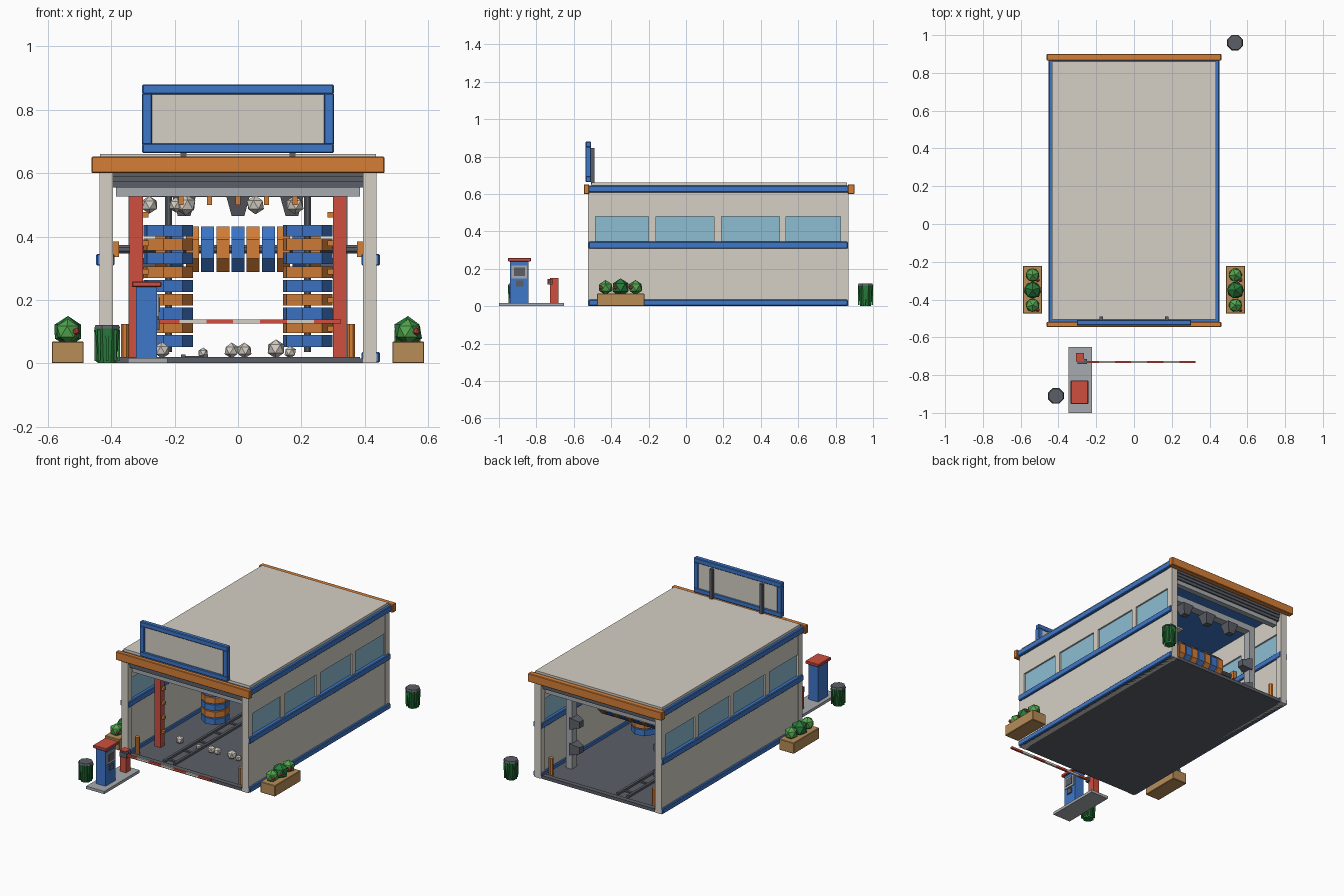
import bpy, bmesh, random
from math import pi
from mathutils import Matrix, Vector

default_cube = bpy.data.objects.get("Cube")
if default_cube:
    bpy.data.objects.remove(default_cube, do_unlink=True)
random.seed(4)


def paint(name, red, green, blue):
    material = bpy.data.materials.new(name)
    colour = tuple((c / 255) ** 2.2 for c in (red, green, blue)) + (1,)
    material.diffuse_color = colour
    material.use_nodes = True
    shader = material.node_tree.nodes["Principled BSDF"]
    shader.inputs["Base Color"].default_value = colour
    return material


BLUE = paint("bright blue", 64, 118, 200)
ORANGE = paint("orange", 212, 126, 58)
CREAM = paint("warm off-white", 212, 206, 196)
ASPHALT = paint("asphalt grey", 92, 95, 103)
STEEL = paint("light steel", 165, 170, 174)
RED = paint("red", 205, 80, 66)
LEAF = paint("leaf green", 84, 165, 80)
DEEP = paint("deep green", 45, 122, 62)
GLASS = paint("window glass", 140, 188, 208)
WOOD = paint("wood", 182, 140, 88)


def finish(name, mesh_builder, material):
    mesh = bpy.data.meshes.new(name)
    mesh_builder.to_mesh(mesh)
    mesh_builder.free()
    mesh.materials.append(material)
    part = bpy.data.objects.new(name, mesh)
    bpy.context.collection.objects.link(part)
    return part


def box(name, material, x, y, z, bevel=0):
    low, high = Vector((x[0], y[0], z[0])), Vector((x[1], y[1], z[1]))
    bm = bmesh.new()
    transform = Matrix.Translation((low + high) / 2) @ Matrix.Diagonal((high - low).to_4d())
    transform[3][3] = 1
    bmesh.ops.create_cube(bm, size=1, matrix=transform)
    if bevel:
        bmesh.ops.bevel(bm, geom=bm.edges[:], offset=bevel, segments=1, affect="EDGES")
    return finish(name, bm, material)


def pair(name, material, x, y, z, bevel=0):
    """A box and its mirror image across the centre line."""
    box("left_" + name, material, x, y, z, bevel)
    box("right_" + name, material, (-x[1], -x[0]), y, z, bevel)


def spindle(name, material, centre, bottom, top, height, sides=8, axis="Z", turn=0.0, tilt=0.0):
    """A straight or tapered prism centred on a point."""
    bm = bmesh.new()
    spin = Matrix.Rotation(pi / sides + turn, 4, "Z")
    lean = Matrix.Rotation(pi / 2, 4, "Y") if axis == "X" else Matrix.Rotation(tilt, 4, "Y")
    bmesh.ops.create_cone(bm, cap_ends=True, segments=sides, radius1=bottom, radius2=top,
                          depth=height, matrix=Matrix.Translation(centre) @ lean @ spin)
    return finish(name, bm, material)


def ball(name, material, centre, radius):
    bm = bmesh.new()
    spin = Matrix.Rotation(random.uniform(0, pi), 4, "Z")
    bmesh.ops.create_icosphere(bm, subdivisions=1, radius=radius,
                               matrix=Matrix.Translation(centre) @ spin)
    return finish(name, bm, material)


FRONT, BACK = -.52, .865
LENGTH = (FRONT, BACK)
WALL = (.4, .435)
TRIM = (.39, .448)

# floor slab, guide rails and drains
box("floor", ASPHALT, (-.435, .435), LENGTH, (0, .015))
for rail_x in (-.18, -.11):
    box("guide_rail", ASPHALT, (rail_x, rail_x + .015), (-.48, .82), (.015, .028))
for tie in range(9):
    tie_y = -.45 + tie * .15
    box("rail_tie", ASPHALT, (-.18, -.1), (tie_y, tie_y + .015), (.015, .022))
for end_y in (FRONT, BACK - .03):
    box("threshold", ASPHALT, (-.385, .385), (end_y, end_y + .03), (.01, .02))

# side walls with a band of windows
pair("lower_wall", CREAM, WALL, LENGTH, (0, .32))
pair("upper_wall", CREAM, WALL, LENGTH, (.48, .61))
pair("window_strip", GLASS, (.41, .425), LENGTH, (.32, .48))
pair("base_trim", BLUE, TRIM, LENGTH, (.002, .035), .004)
pair("middle_trim", BLUE, TRIM, LENGTH, (.308, .345), .004)
for edges in ((FRONT, -.485), (-.2, -.16), (.15, .19), (.5, .535), (.825, BACK)):
    pair("mullion", CREAM, WALL, edges, (.32, .49))
for end_y in (FRONT - .003, BACK - .037):
    pair("corner_post", CREAM, (.394, .437), (end_y, end_y + .04), (0, .61))

# roof, fascias and ceiling lamps
box("roof_slab", BLUE, (-.452, .452), (-.525, .87), (.608, .645), .004)
box("roof_top", CREAM, (-.435, .435), (-.505, .86), (.645, .661))
box("front_fascia", ORANGE, (-.462, .462), (-.546, -.518), (.6, .652), .003)
box("back_fascia", ORANGE, (-.462, .462), (.865, .9), (.6, .652), .003)
for lamp_y in (-.1, .3, .74):
    box("ceiling_lamp", CREAM, (-.08, .08), (lamp_y, lamp_y + .05), (.598, .608))

# rolled shutters above both openings
for end_y, inward in ((FRONT, 1), (BACK, -1)):
    for slat in range(3):
        edge = end_y + inward * (.004 + slat * .006)
        span = sorted((edge, edge + inward * .05))
        box("shutter_slat", ASPHALT, (-.394, .394), span, (.59 - slat * .018, .608 - slat * .018))
    bar = sorted((end_y + inward * .025, end_y + inward * .06))
    box("shutter_bar", STEEL, (-.385, .385), bar, (.527, .556))

# rooftop sign
SIGN_Y = (-.537, -.507)
for rail_z in (.663, .849):
    box("sign_rail", BLUE, (-.303, .303), SIGN_Y, (rail_z, rail_z + .031), .004)
pair("sign_side", BLUE, (.272, .303), SIGN_Y, (.69, .852), .003)
box("sign_panel", CREAM, (-.275, .275), (-.527, -.512), (.69, .852))
pair("sign_support", ASPHALT, (.163, .182), (-.508, -.49), (.65, .845))

# soap arch with nozzles
pair("soap_post", RED, (.3, .342), (-.335, -.295), (.015, .56))
box("soap_beam", RED, (-.342, .342), (-.335, -.295), (.53, .57))
for step in range(5):
    nozzle_z = .1 + step * .09
    pair("side_nozzle", ORANGE, (.283, .302), (-.325, -.305), (nozzle_z, nozzle_z + .018))
    nozzle_x = -.18 + step * .09
    box("top_nozzle", ORANGE, (nozzle_x - .008, nozzle_x + .008), (-.325, -.305), (.5, .53))

# foam on the floor and hanging beneath the arch
for foam_x, size in ((-.24, .026), (-.11, .017), (-.02, .025), (.02, .025), (.12, .03), (.165, .02)):
    ball("floor_foam", CREAM, (foam_x, -.23, size + .015), size)
for foam_x, size in ((-.28, .028), (-.195, .025), (-.165, .034), (.055, .03), (.18, .03)):
    ball("arch_foam", CREAM, (foam_x, -.27, .5), size)

# striped brushes: two upright and one across
for side in (-1, 1):
    spindle("upright_shaft", ASPHALT, (side * .22, .09, .32), .012, .012, .57)
    for disc in range(9):
        spindle("upright_brush", (BLUE, ORANGE)[disc % 2], (side * .22, .09, .07 + disc * .0435),
                .08, .08, .037, turn=pi / 16)
spindle("cross_shaft", ASPHALT, (0, .43, .36), .014, .014, .8, axis="X")
for disc in range(-5, 6):
    spindle("cross_brush", (BLUE, ORANGE)[disc % 2], (disc * .048, .43, .36), .078, .078, .041, axis="X")
pair("brush_bearing", ORANGE, (.375, .396), (.4, .46), (.335, .385))

# drying arch with blowers
pair("dryer_post", STEEL, (.305, .345), (.64, .69), (.015, .56))
box("dryer_beam", STEEL, (-.345, .345), (.64, .69), (.525, .565))
for blower_x in (-.17, 0, .17):
    spindle("top_blower", ASPHALT, (blower_x, .665, .495), .028, .052, .062, sides=4)
for side in (-1, 1):
    for blower_z in (.14, .3):
        spindle("side_blower", ASPHALT, (side * .285, .665, blower_z), .052, .028, .06,
                sides=4, tilt=-side * pi / 2)

# bollards at the four corners of the driveway
for bollard_y in (-.48, .82):
    for side in (-1, 1):
        spindle("bollard", ORANGE, (side * .357, bollard_y, .067), .014, .014, .115)

# planters with shrubs and flowers
pair("planter", WOOD, (.487, .588), (-.475, -.222), (0, .068), .003)
for side in (-1, 1):
    for shrub, shrub_y in enumerate((-.43, -.35, -.27)):
        middle = shrub == 1
        size = .049 if middle else .04
        ball("shrub", DEEP if middle else LEAF, (side * .537, shrub_y, .1), size)
        ball("flower", RED, (side * .537 + .026, shrub_y - .026, .1), .012)

# waste bins
for bin_x, bin_y in ((-.413, -.91), (.535, .96)):
    spindle("bin_body", DEEP, (bin_x, bin_y, .055), .031, .041, .11)
    for rib in range(8):
        arm = Matrix.Rotation(rib * pi / 4, 4, "Z") @ Vector((.036, 0, 0))
        spindle("bin_rib", DEEP, (bin_x + arm.x, bin_y + arm.y, .057), .005, .007, .1, sides=4)
    spindle("bin_lid", ASPHALT, (bin_x, bin_y, .115), .045, .04, .012)

# payment kiosk on its island
box("island", STEEL, (-.347, -.223), (-1, -.652), (0, .017))
box("kiosk_body", BLUE, (-.322, -.256), (-.94, -.842), (.017, .245))
box("kiosk_cap", RED, (-.335, -.242), (-.953, -.828), (.24, .258), .003)
box("kiosk_screen", STEEL, (-.257, -.25), (-.933, -.849), (.148, .218))
box("kiosk_display", ASPHALT, (-.251, -.247), (-.92, -.862), (.162, .208))
box("kiosk_keypad", ASPHALT, (-.257, -.248), (-.908, -.87), (.105, .138))

# barrier gate with a striped arm
box("gate_post", RED, (-.306, -.264), (-.727, -.683), (.017, .15))
box("gate_hub", ASPHALT, (-.3, -.25), (-.74, -.715), (.115, .145))
for stripe in range(7):
    start = -.27 + stripe * .085
    box("barrier_arm", (RED, CREAM)[stripe % 2], (start, start + .085), (-.737, -.724), (.125, .138))
